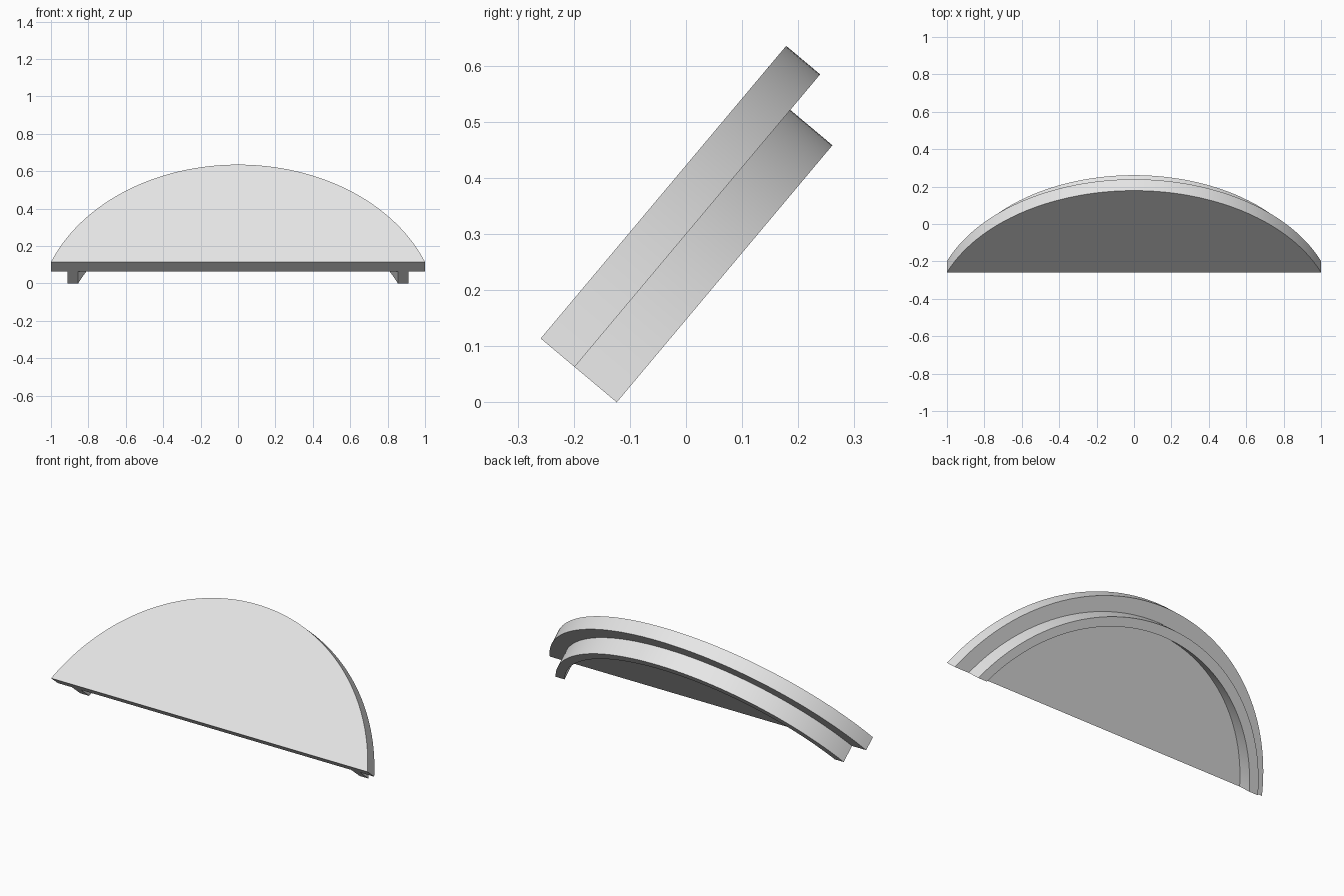
import bpy, bmesh, math
from mathutils import Matrix

cube = bpy.data.objects.get("Cube")
if cube:
    bpy.data.objects.remove(cube, do_unlink=True)

# Plain grey material
grey = bpy.data.materials.new("light grey")
grey.use_nodes = True
grey.diffuse_color = (0.8, 0.8, 0.8, 1)
grey.node_tree.nodes["Principled BSDF"].inputs["Base Color"].default_value = (0.8, 0.8, 0.8, 1)

CENTRE = -0.394       # arc centre, below the straight edge
R_PLATE, R_OUT, R_IN = 1.0747, 0.992, 0.941
PLATE, LIP = 0.079, 0.098
TILT = Matrix.Translation((0, -0.259, 0.114)) @ Matrix.Rotation(math.radians(50), 4, "X")


def arc(radius, steps=80):
    """Points of a circle above the straight edge, right to left."""
    start = math.asin(-CENTRE / radius)
    angles = [start + (math.pi - 2 * start) * i / steps for i in range(steps + 1)]
    return [(radius * math.cos(a), CENTRE + radius * math.sin(a)) for a in angles]


def slab(name, outline, front, depth):
    """Extrude a flat outline backwards and tilt it."""
    bm = bmesh.new()
    face = bm.faces.new([bm.verts.new((x, y, front)) for x, y in outline])
    result = bmesh.ops.extrude_face_region(bm, geom=[face], use_keep_orig=True)
    moved = [v for v in result["geom"] if isinstance(v, bmesh.types.BMVert)]
    bmesh.ops.translate(bm, verts=moved, vec=(0, 0, -depth))
    bmesh.ops.recalc_face_normals(bm, faces=bm.faces)
    bm.transform(TILT)
    mesh = bpy.data.meshes.new(name)
    bm.to_mesh(mesh)
    bm.free()
    mesh.materials.append(grey)
    obj = bpy.data.objects.new(name, mesh)
    bpy.context.collection.objects.link(obj)
    bpy.ops.object.select_all(action="DESELECT")
    obj.select_set(True)
    bpy.context.view_layer.objects.active = obj
    bpy.ops.object.shade_smooth_by_angle(angle=math.radians(30))


# Half-round front plate
slab("front_plate", arc(R_PLATE), 0, PLATE)
# Curved lip standing on the back of the plate
slab("back_lip", arc(R_OUT) + arc(R_IN)[::-1], -PLATE, LIP)
